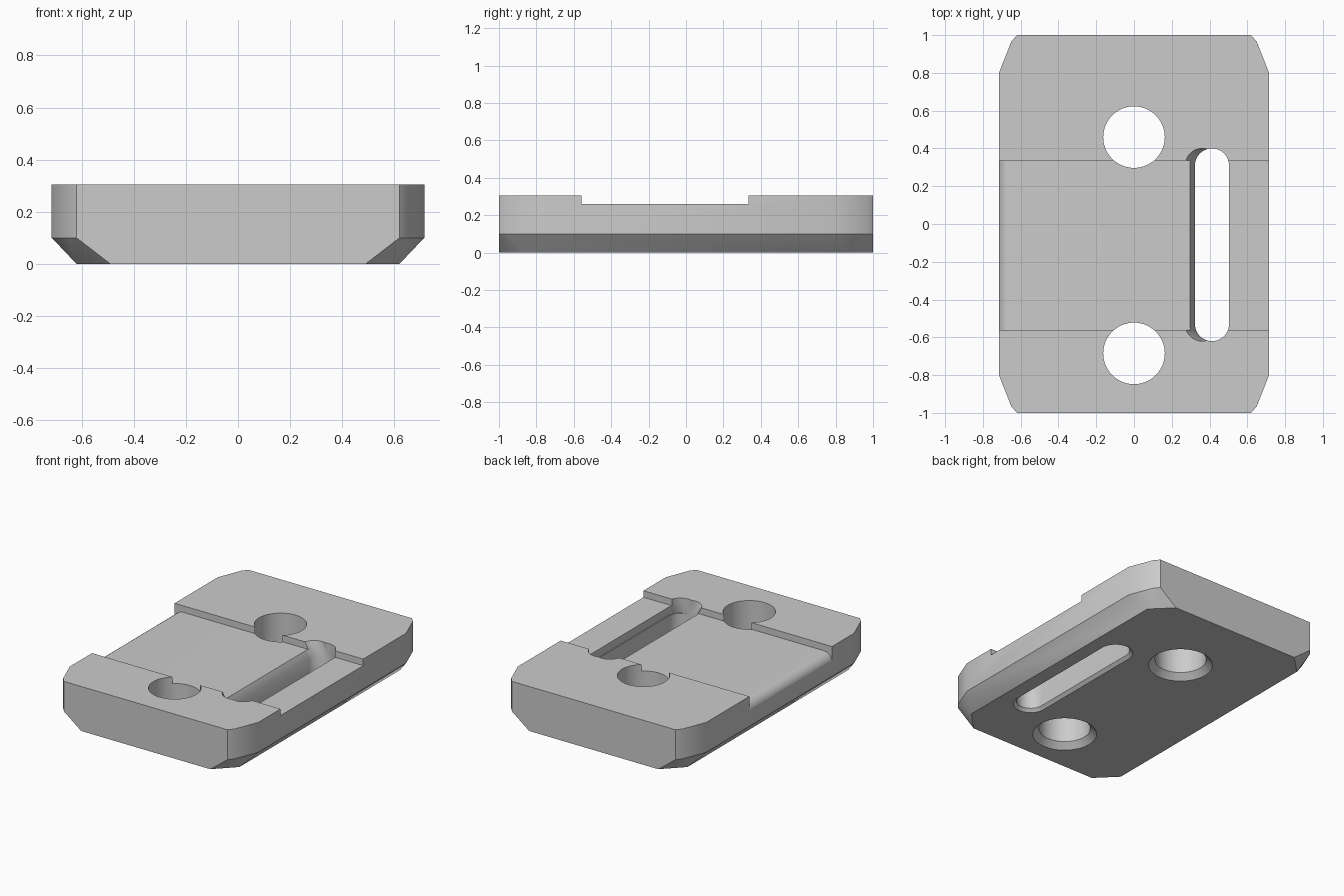
import bpy, bmesh, math

if "Cube" in bpy.data.objects:
    bpy.data.objects.remove(bpy.data.objects["Cube"], do_unlink=True)

TOP = 0.305          # plate thickness
FLOOR = 0.26         # height of the recessed band
SHOULDER = 0.1       # where the lower side chamfer begins

grey = bpy.data.materials.new("plain_grey")
grey.use_nodes = True
grey.diffuse_color = (0.6, 0.6, 0.6, 1)
grey.node_tree.nodes["Principled BSDF"].inputs["Base Color"].default_value = (0.6, 0.6, 0.6, 1)


def add_object(name, bm):
    bmesh.ops.recalc_face_normals(bm, faces=bm.faces)
    mesh = bpy.data.meshes.new(name)
    bm.to_mesh(mesh)
    bm.free()
    mesh.materials.append(grey)
    obj = bpy.data.objects.new(name, mesh)
    bpy.context.collection.objects.link(obj)
    return obj


def loft(name, rings):
    """Closed solid through a stack of matching rings."""
    bm = bmesh.new()
    loops = [[bm.verts.new(p) for p in ring] for ring in rings]
    n = len(loops[0])
    for a, b in zip(loops, loops[1:]):
        for i in range(n):
            j = (i + 1) % n
            bm.faces.new((a[i], a[j], b[j], b[i]))
    bm.faces.new(loops[0])
    bm.faces.new(loops[-1])
    return add_object(name, bm)


def stadium(cx, y0, y1, r, z, steps=32):
    """Rounded slot outline; a circle when y0 and y1 nearly meet."""
    ring = []
    for cy, start in ((y1, 0), (y0, math.pi)):
        for i in range(steps + 1):
            a = start + math.pi * i / steps
            ring.append((cx + r * math.cos(a), cy + r * math.sin(a), z))
    return ring


def cut(body, cutter):
    cutter.hide_render = True
    mod = body.modifiers.new("cut", 'BOOLEAN')
    mod.operation = 'DIFFERENCE'
    mod.solver = 'EXACT'
    mod.object = cutter
    bpy.context.view_layer.objects.active = body
    bpy.ops.object.modifier_apply(modifier=mod.name)
    bpy.data.objects.remove(cutter, do_unlink=True)


# Plate body: hull of one corner's points mirrored to all four corners
corner = [(x, y, z) for z in (SHOULDER, TOP)
          for x, y in ((0.715, 0.8), (0.65, 0.965), (0.62, 1.0))]
corner += [(0.62, 0.87, 0), (0.49, 1.0, 0)]
bm = bmesh.new()
for sx in (-1, 1):
    for sy in (-1, 1):
        for x, y, z in corner:
            bm.verts.new((sx * x, sy * y, z))
bmesh.ops.convex_hull(bm, input=bm.verts)
bmesh.ops.dissolve_limit(bm, angle_limit=math.radians(1), verts=bm.verts, edges=bm.edges)
plate = add_object("clamp_plate", bm)

# Recessed band across the top, rolled over the right edge
R = 0.065
profile = [(-0.8, 0.4), (0.8, 0.4), (0.8, FLOOR)]
for i in range(13):
    a = math.pi / 2 * (1 + i / 12)
    profile.append((-0.652 + R * math.cos(a), FLOOR - R + R * math.sin(a)))
profile.append((-0.8, FLOOR - R))
cut(plate, loft("band_cutter", [[(x, y, z) for x, z in profile] for y in (-0.56, 0.335)]))

# Two bolt holes, chamfered underneath
for cy in (0.46, -0.685):
    layers = ((-0.02, 0.223), (0.04, 0.163), (0.4, 0.163))
    rings = [[(r * math.cos(t * math.tau / 64), cy + r * math.sin(t * math.tau / 64), z)
              for t in range(64)] for z, r in layers]
    cut(plate, loft("hole_cutter", rings))

# Long slot, lightly chamfered underneath
SX, Y0, Y1, SR = 0.413, -0.53, 0.31, 0.09
cut(plate, loft("slot_cutter", [stadium(SX, Y0, Y1, r, z) for z, r in
                                ((-0.02, SR + 0.04), (0.02, SR), (0.4, SR))]))

# Slanted upper mouth of the slot, leaning to the right side
cut(plate, loft("mouth_cutter", [stadium(SX - 0.55 * (z - 0.21), Y0, Y1, SR, z)
                                 for z in (0.2, 0.35)]))

# Smooth the round walls, keep edges crisp
bpy.ops.object.select_all(action='DESELECT')
plate.select_set(True)
bpy.context.view_layer.objects.active = plate
bpy.ops.object.shade_smooth_by_angle(angle=math.radians(30))
